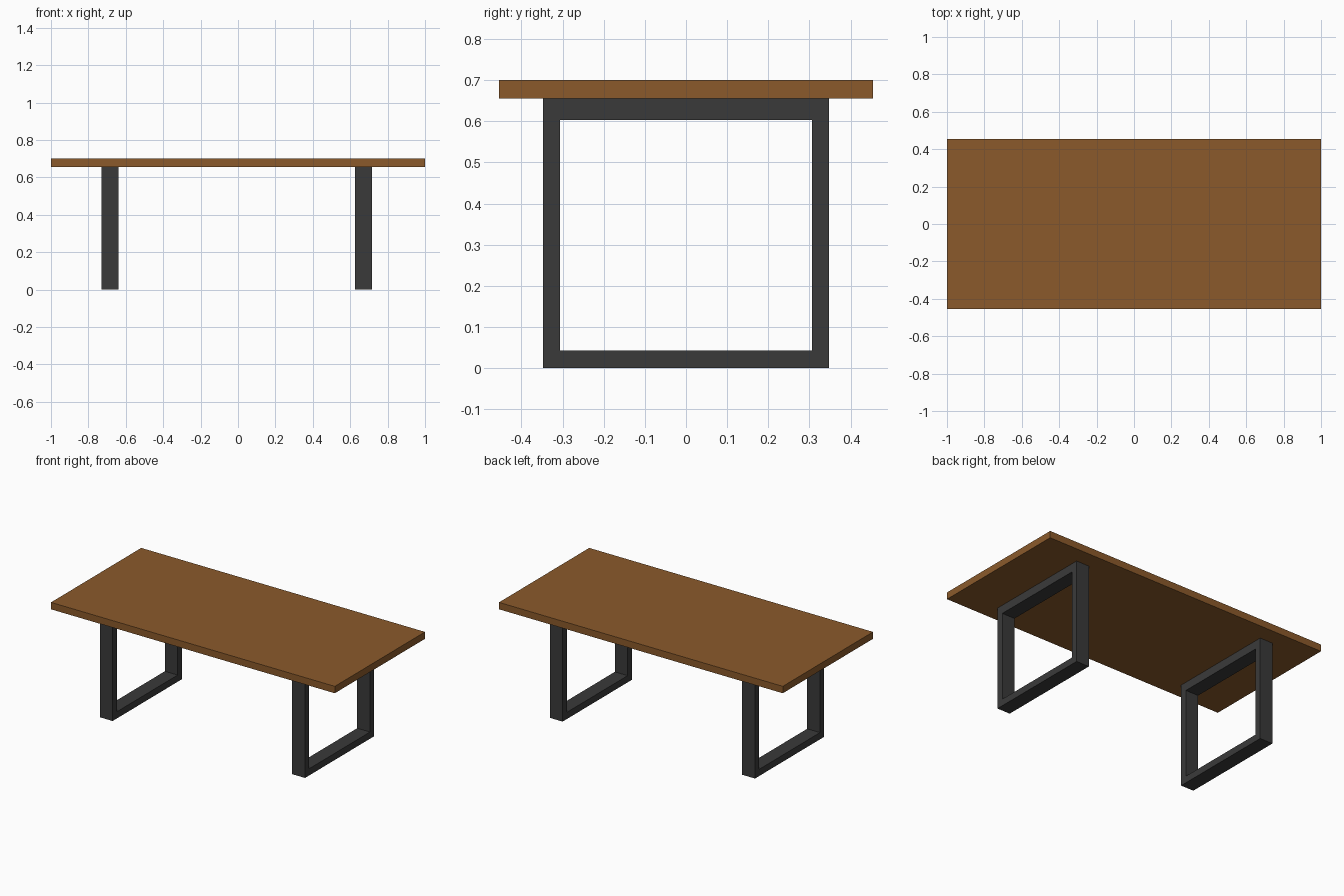
import bpy, bmesh

if "Cube" in bpy.data.objects:
    bpy.data.objects.remove(bpy.data.objects["Cube"])

def material(name, rgb):
    m = bpy.data.materials.new(name)
    m.diffuse_color = (*rgb, 1)
    m.use_nodes = True
    m.node_tree.nodes["Principled BSDF"].inputs["Base Color"].default_value = m.diffuse_color
    return m

def add_object(name, bm, mat):
    bmesh.ops.recalc_face_normals(bm, faces=bm.faces)
    me = bpy.data.meshes.new(name)
    bm.to_mesh(me)
    bm.free()
    me.materials.append(mat)
    ob = bpy.data.objects.new(name, me)
    bpy.context.collection.objects.link(ob)
    return ob

wood = material("brown wood", (0.258, 0.102, 0.024))
metal = material("dark grey metal", (0.042, 0.042, 0.042))

# Tabletop slab
bm = bmesh.new()
bmesh.ops.create_cube(bm, size=1)
for v in bm.verts:
    v.co.x *= 2.0
    v.co.y *= 0.908
    v.co.z = v.co.z * 0.044 + 0.678
add_object("tabletop", bm, wood)

# Rectangular loop leg: outer and inner rectangle joined, then extruded along x
def leg_frame(name, x0, x1):
    bm = bmesh.new()
    rect = lambda y, z0, z1: [bm.verts.new((x0, *p)) for p in
                              ((-y, z0), (y, z0), (y, z1), (-y, z1))]
    outer = rect(0.348, 0.0, 0.656)
    inner = rect(0.306, 0.043, 0.603)
    faces = [bm.faces.new((outer[i], outer[(i + 1) % 4], inner[(i + 1) % 4], inner[i]))
             for i in range(4)]
    ext = bmesh.ops.extrude_face_region(bm, geom=faces, use_keep_orig=True)
    for v in ext["geom"]:
        if isinstance(v, bmesh.types.BMVert):
            v.co.x = x1
    add_object(name, bm, metal)

leg_frame("left_leg_frame", -0.73, -0.64)
leg_frame("right_leg_frame", 0.626, 0.716)
